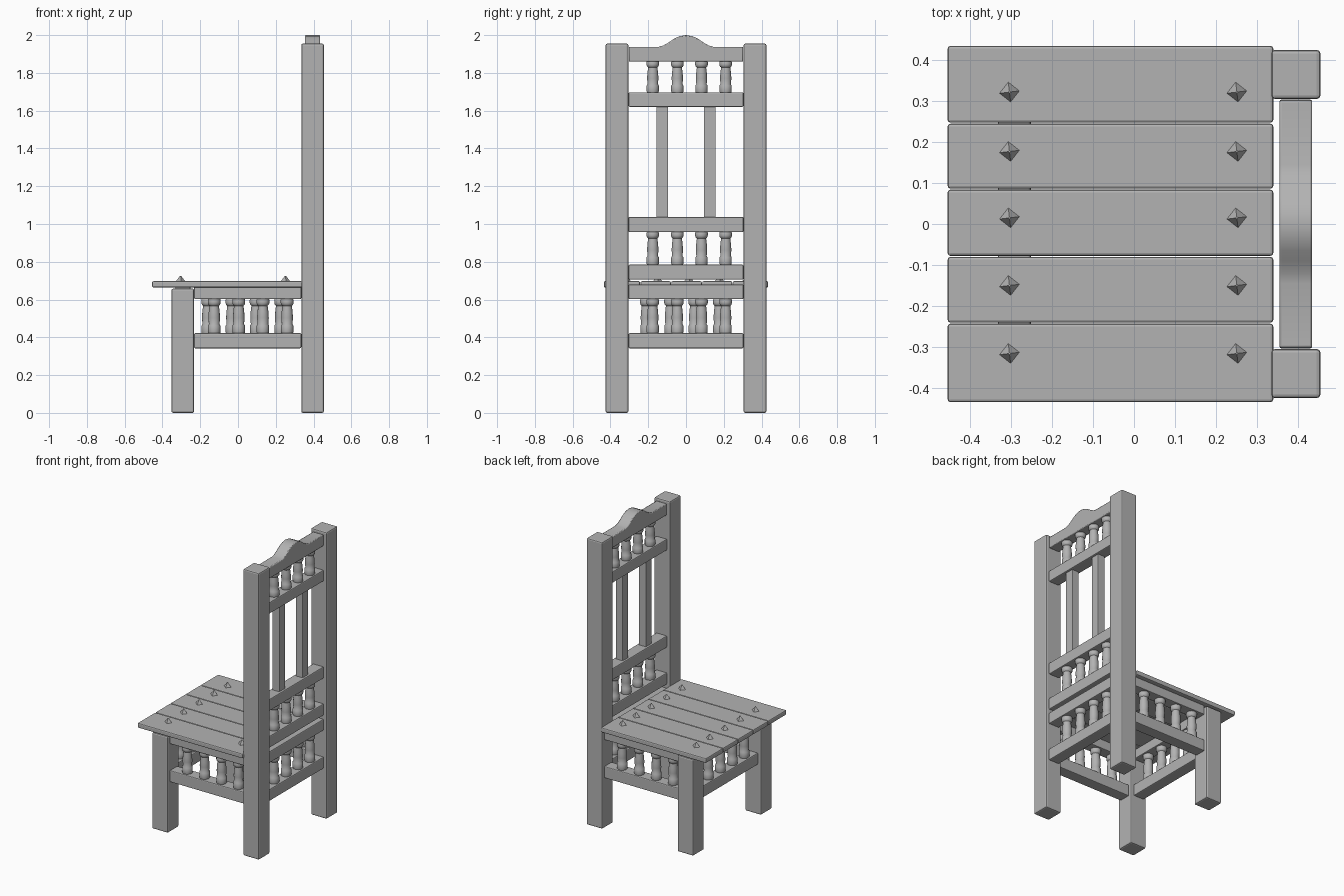
import bpy, bmesh, math
from mathutils import Matrix

if "Cube" in bpy.data.objects:
    bpy.data.objects.remove(bpy.data.objects["Cube"], do_unlink=True)

GREY = (0.45, 0.45, 0.45, 1)
wood = bpy.data.materials.new("grey_wood")
wood.use_nodes = True
wood.diffuse_color = GREY
wood.node_tree.nodes["Principled BSDF"].inputs["Base Color"].default_value = GREY


def finish(name, bm, bevel=0.0, smooth=False):
    """Turn a bmesh into an object, with optional softened edges."""
    bmesh.ops.recalc_face_normals(bm, faces=bm.faces)
    mesh = bpy.data.meshes.new(name)
    bm.to_mesh(mesh)
    bm.free()
    mesh.materials.append(wood)
    obj = bpy.data.objects.new(name, mesh)
    bpy.context.collection.objects.link(obj)
    if bevel:
        mod = obj.modifiers.new("soft_edges", "BEVEL")
        mod.width, mod.segments = bevel, 2
        mod.limit_method, mod.angle_limit = "ANGLE", math.radians(40)
    if smooth:
        bpy.ops.object.select_all(action="DESELECT")
        obj.select_set(True)
        bpy.context.view_layer.objects.active = obj
        bpy.ops.object.shade_smooth_by_angle(angle=math.radians(50))
    return obj


def box(name, x, y, z, bevel=0.006):
    bm = bmesh.new()
    bmesh.ops.create_cube(bm, size=1)
    for v in bm.verts:
        v.co = [lo + (hi - lo) * (c + 0.5) for c, (lo, hi) in zip(v.co, (x, y, z))]
    return finish(name, bm, bevel)


# Turned spindle outline: radius, fraction of height
TURNING = [(0.031, 0), (0.033, 0.04), (0.033, 0.23), (0.028, 0.27), (0.031, 0.45),
           (0.029, 0.62), (0.025, 0.80), (0.031, 0.83), (0.034, 0.88), (0.034, 0.97), (0.031, 1)]


def spindle(name, x, y, z0, z1, sides=14):
    bm = bmesh.new()
    rings = []
    for r, t in TURNING:
        rings.append([bm.verts.new((x + r * math.cos(a), y + r * math.sin(a), z0 + t * (z1 - z0)))
                      for a in (math.tau * i / sides for i in range(sides))])
    for low, high in zip(rings, rings[1:]):
        for i in range(sides):
            j = (i + 1) % sides
            bm.faces.new((low[i], low[j], high[j], high[i]))
    bm.faces.new(rings[0][::-1])
    bm.faces.new(rings[-1])
    finish(name, bm, smooth=True)


# Posts and legs
BACK_X, FRONT_X, SIDE_Y, HALF = 0.395, -0.292, 0.365, 0.06
for side, s in (("left", 1), ("right", -1)):
    y = (s * SIDE_Y - HALF, s * SIDE_Y + HALF)
    box(side + "_back_post", (BACK_X - HALF, BACK_X + HALF), y, (0, 1.955), 0.009)
    box(side + "_front_leg", (FRONT_X - HALF, FRONT_X + HALF), y, (0, 0.658), 0.009)

# Seat frame rails on all four sides
T = 0.04
for level, z in (("lower", (0.342, 0.422)), ("upper", (0.602, 0.68))):
    top = min(z[1], 0.672)
    for side, s in (("left", 1), ("right", -1)):
        box(f"{side}_{level}_rail", (FRONT_X + HALF, BACK_X - HALF),
            (s * SIDE_Y - T, s * SIDE_Y + T), (z[0], top))
    box(f"front_{level}_rail", (FRONT_X - T, FRONT_X + T), (-0.304, 0.304), (z[0], top))
    box(f"back_{level}_rail", (BACK_X - T, BACK_X + T), (-0.304, 0.304), z)

# Backrest rails
for i, z in enumerate([(0.705, 0.785), (0.957, 1.037), (1.62, 1.697)]):
    box(f"backrest_rail_{i + 1}", (BACK_X - T, BACK_X + T), (-0.304, 0.304), z)

# Arched crest rail, extruded from a mirrored outline
half = [(0.302, 1.86), (0.302, 1.938), (0.145, 1.938), (0.12, 1.945), (0.09, 1.962),
        (0.065, 1.98), (0.035, 1.994)]
outline = half + [(0, 2.0)] + [(-y, z) for y, z in reversed(half)]
bm = bmesh.new()
face = bm.faces.new([bm.verts.new((BACK_X - T, y, z)) for y, z in outline])
ext = bmesh.ops.extrude_face_region(bm, geom=[face])
bmesh.ops.translate(bm, vec=(2 * T, 0, 0),
                    verts=[v for v in ext["geom"] if isinstance(v, bmesh.types.BMVert)])
finish("crest_rail", bm, 0.005, smooth=True)

# Upright backrest slats
for side, y in (("left", 0.125), ("right", -0.125)):
    box(side + "_slat", (BACK_X - 0.026, BACK_X + 0.026), (y - 0.031, y + 0.031), (1.03, 1.625), 0.003)

# Spindle rows
STEPS = (-0.176, -0.046, 0.082, 0.21)
for i, d in enumerate(STEPS):
    for row, z in (("seat", (0.42, 0.604)), ("lower", (0.783, 0.959)), ("upper", (1.695, 1.862))):
        spindle(f"{row}_back_spindle_{i + 1}", BACK_X, d, *z)
    spindle(f"front_spindle_{i + 1}", FRONT_X, -d, 0.42, 0.604)
    spindle(f"left_spindle_{i + 1}", 0.05 - d, SIDE_Y, 0.42, 0.604)
    spindle(f"right_spindle_{i + 1}", 0.05 + d, -SIDE_Y, 0.42, 0.604)

# Seat planks with faceted pegs
EDGES = (-0.436, -0.242, -0.079, 0.085, 0.246, 0.436)
PEG_Y = (-0.316, -0.15, 0.015, 0.177, 0.322)
for i, (a, b) in enumerate(zip(EDGES, EDGES[1:])):
    box(f"seat_plank_{i + 1}", (-0.455, 0.34), (a + 0.0012, b - 0.0012), (0.664, 0.697), 0.007)
    for end, x in (("front", -0.304), ("back", 0.251)):
        bm = bmesh.new()
        bmesh.ops.create_cone(bm, cap_ends=True, segments=4, radius1=0.028, radius2=0.003, depth=0.034,
                              matrix=Matrix.Translation((x, PEG_Y[i], 0.709)) @ Matrix.Rotation(0.12, 4, "Z"))
        finish(f"{end}_peg_{i + 1}", bm)
